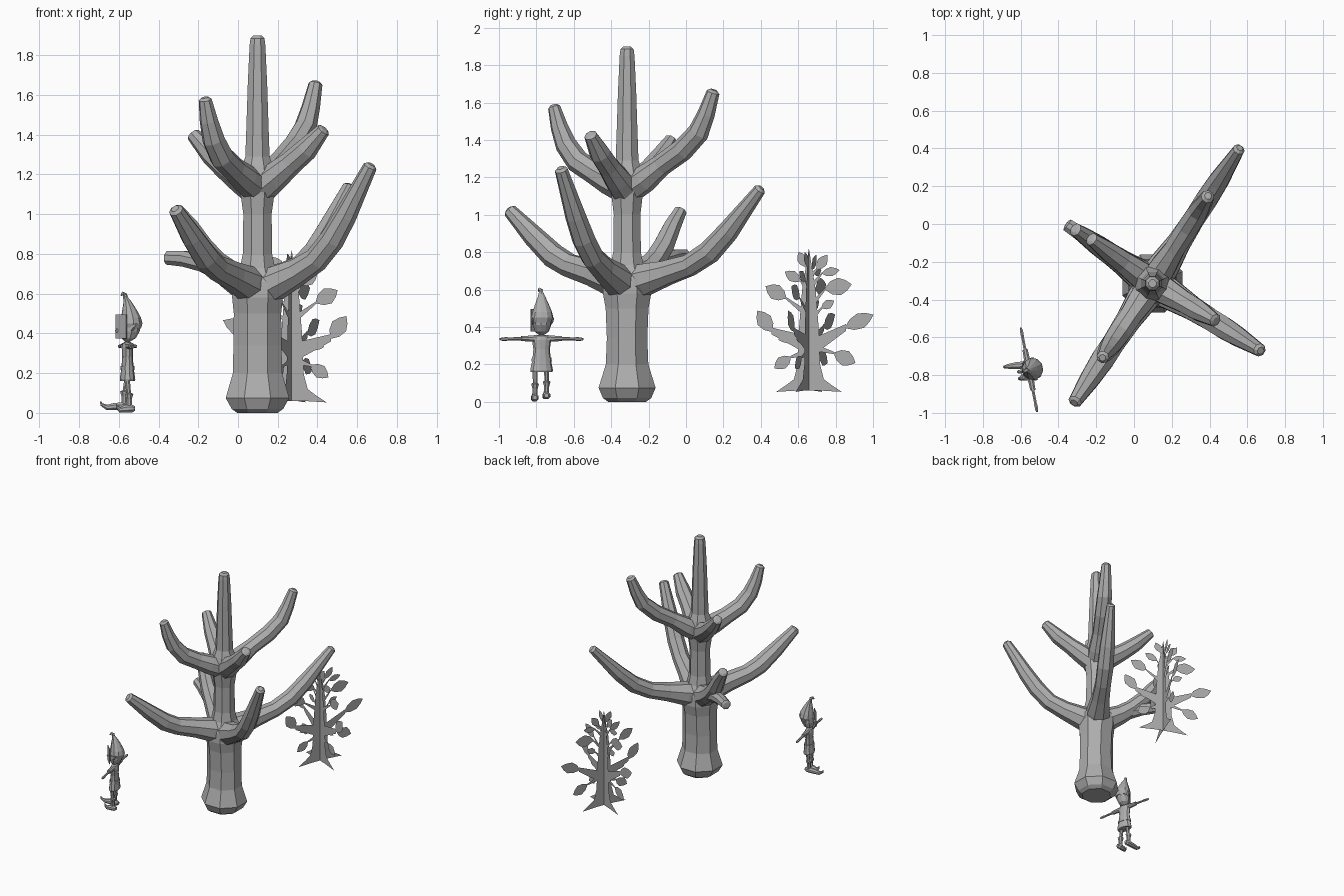
import bpy, bmesh, math
from mathutils import Vector, Matrix

grey = bpy.data.materials.new("plain grey")
grey.diffuse_color = (0.42, 0.42, 0.42, 1)


def finish(name, bm, solid=True):
    if solid:
        bmesh.ops.recalc_face_normals(bm, faces=bm.faces)
    me = bpy.data.meshes.new(name)
    bm.to_mesh(me)
    bm.free()
    me.materials.append(grey)
    ob = bpy.data.objects.new(name, me)
    bpy.context.collection.objects.link(ob)
    return ob


def skin(bm, rings):
    """Bridge rings of points and cap both ends."""
    vs = [[bm.verts.new(p) for p in r] for r in rings]
    n = len(vs[0])
    for a, b in zip(vs, vs[1:]):
        for i in range(n):
            j = (i + 1) % n
            bm.faces.new((a[i], a[j], b[j], b[i]))
    bm.faces.new(vs[0][::-1])
    bm.faces.new(vs[-1])


def lathe(name, center, profile, n=8, yaw=0.0):
    """Upright part; profile rows are (z, rx, ry, x shift)."""
    bm = bmesh.new()
    rot = Matrix.Rotation(yaw, 3, 'Z')
    rings = []
    for z, rx, ry, dx in profile:
        rings.append([Vector((center[0], center[1], z)) + rot @ Vector(
            (dx + rx * math.cos(math.tau * (i + .5) / n),
             ry * math.sin(math.tau * (i + .5) / n), 0)) for i in range(n)])
    skin(bm, rings)
    return finish(name, bm)


def tube(name, pts, radii, n=8):
    """Limb swept along a path."""
    bm = bmesh.new()
    pts = [Vector(p) for p in pts]
    rings = []
    side = None
    for i, p in enumerate(pts):
        d = (pts[min(i + 1, len(pts) - 1)] - pts[max(i - 1, 0)]).normalized()
        if side is None:
            side = d.cross(Vector((0, 0, 1)) if abs(d.z) < .9 else Vector((1, 0, 0)))
        side = (side - d * side.dot(d)).normalized()
        up = d.cross(side)
        rings.append([p + radii[i] * (side * math.cos(math.tau * (k + .5) / n)
                                      + up * math.sin(math.tau * (k + .5) / n))
                      for k in range(n)])
    skin(bm, rings)
    return finish(name, bm)


# ---- big bare tree: trunk ----
TX, TY = 0.098, -0.315
prof = [(0, .11, .11), (.02, .14, .14), (.075, .173, .165), (.2, .134, .123), (.34, .131, .117),
        (.5, .129, .124), (.58, .138, .14), (.66, .135, .135), (.73, .095, .095), (.8, .08, .08),
        (1.0, .077, .077), (1.1, .092, .09), (1.17, .105, .105), (1.24, .085, .085), (1.29, .066, .066),
        (1.45, .06, .06), (1.65, .053, .053), (1.85, .043, .043), (1.885, .038, .038), (1.9, .022, .022)]
lathe("tree_trunk", (TX, TY), [(z, a, b, 0) for z, a, b in prof])


# ---- branches: tip (x, y), then rows of (fraction outward, z, radius) ----
def branch(name, tip, rows):
    t, z, r = rows[-1]
    tp, zp, _ = rows[-2]
    d = Vector((t - tp, z - zp)).normalized() * .015     # rounded end
    rows = rows + [(t + d.x, z + d.y, r * .55)]
    tube(name, [(TX + (tip[0] - TX) * t, TY + (tip[1] - TY) * t, z) for t, z, _ in rows],
         [r * 1.05 for _, _, r in rows])


branch("lower_branch_front_left", (-.312, -.94),
       [(0, .63, .09), (.14, .655, .085), (.3, .69, .07), (.5, .73, .062), (.63, .78, .064),
        (.8, .885, .055), (1, 1.02, .036)])
branch("lower_branch_back_right", (.555, .395),
       [(0, .63, .09), (.14, .655, .085), (.3, .69, .066), (.47, .73, .058), (.62, .8, .06),
        (.76, .91, .055), (1, 1.135, .031)])
branch("lower_branch_front_right", (.665, -.667),
       [(0, .62, .09), (.15, .65, .085), (.36, .71, .066), (.52, .77, .06), (.66, .87, .06),
        (.78, .99, .054), (1, 1.24, .034)])
branch("lower_branch_back_left", (-.31, -.03),
       [(0, .62, .09), (.15, .65, .085), (.36, .70, .068), (.52, .755, .06), (.68, .83, .056),
        (.85, .94, .046), (1, 1.02, .034)])
branch("broken_branch_stub", (-.36, 0),
       [(.4, .71, .045), (.6, .755, .045), (.8, .775, .04), (.985, .78, .035)])
branch("upper_branch_front_left", (-.165, -.705),
       [(0, 1.13, .075), (.25, 1.18, .07), (.45, 1.225, .06), (.68, 1.285, .06), (.84, 1.375, .055),
        (.93, 1.47, .045), (1, 1.575, .032)])
branch("upper_branch_back_right", (.39, .145),
       [(0, 1.13, .075), (.2, 1.19, .07), (.4, 1.265, .056), (.64, 1.345, .058), (.83, 1.44, .055),
        (.92, 1.54, .045), (1, 1.655, .034)])
branch("upper_branch_front_right", (.43, -.51),
       [(0, 1.12, .08), (.25, 1.185, .07), (.5, 1.255, .058), (.74, 1.325, .055), (1, 1.425, .034)])
branch("upper_branch_back_left", (-.225, -.08),
       [(0, 1.12, .08), (.25, 1.175, .07), (.5, 1.235, .058), (.72, 1.3, .052), (1, 1.4, .034)])

# ---- small tree: two crossed flat cut-outs ----
LEAVES = [  # (outward, z, angle, length, width, z on trunk)
    (-.235, .43, 125, .14, .085, .30), (-.175, .585, 150, .13, .085, .46), (-.14, .21, 215, .11, .07, .27),
    (-.085, .67, 150, .10, .06, .58), (-.035, .76, 115, .09, .055, .68), (-.12, .34, 190, .09, .05, .36),
    (.268, .43, 25, .17, .085, .28), (.155, .615, 10, .15, .095, .50), (.19, .235, -25, .13, .085, .30),
    (.115, .695, 10, .10, .05, .60), (.07, .745, 55, .10, .055, .66), (.10, .52, 30, .08, .05, .42)]
TRUNK = [(-.175, .053), (-.12, .09), (-.08, .12), (-.06, .2), (-.052, .4), (-.036, .6), (0, .82),
         (.036, .6), (.052, .4), (.06, .2), (.08, .12), (.12, .09), (.175, .053), (.06, .06), (-.06, .06)]


def cutout(name, yaw):
    d = Vector((-math.sin(yaw), math.cos(yaw), 0)) * 1.08
    bm = bmesh.new()

    def poly(pts):
        bm.faces.new([bm.verts.new(Vector((.27, .657, p[1])) + d * p[0]) for p in pts])

    poly(TRUNK)
    for s, z, ang, ln, w, tz in LEAVES:
        a = math.radians(ang)
        ax, nx = Vector((math.cos(a), math.sin(a))), Vector((-math.sin(a), math.cos(a)))
        c = Vector((s, z))
        shape = [(-.5, 0), (-.25, -.36), (.05, -.5), (.3, -.3), (.5, 0), (.3, .3), (.05, .5), (-.25, .36)]
        poly([c + ax * (u * ln) + nx * (v * w) for u, v in shape])
        # tapered twig from the trunk to the leaf foot
        foot = c - ax * ln * .45
        thick = .05 if abs(s) > .2 else .022
        tip = .018 if abs(s) > .2 else .006
        poly([(0, tz - thick), foot - Vector((0, tip)), foot + Vector((0, tip)), (0, tz + thick)])
    finish(name, bm, solid=False)


SMALL_YAW = math.radians(-22)
cutout("small_tree_plane_a", SMALL_YAW)
cutout("small_tree_plane_b", SMALL_YAW + math.pi / 2)

# ---- little figure with pointed hat, facing -x ----
G = Vector((-.556, -.772, 0))
YAW = math.radians(11)
ROT = Matrix.Rotation(YAW, 3, 'Z')


def g(x, y, z):
    return G + ROT @ Vector((x, y, z))


lathe("tunic", G, [(.16, .036, .06, 0), (.17, .038, .062, 0), (.225, .03, .05, 0), (.28, .026, .045, 0),
                   (.33, .028, .052, 0), (.352, .022, .04, 0), (.358, .012, .018, 0)], 10, YAW)
lathe("belt", G, [(.215, .035, .056, 0), (.237, .034, .053, 0)], 10, YAW)
lathe("neck", G, [(.35, .013, .013, 0), (.39, .013, .013, 0)], 8, YAW)
lathe("head", G, [(.36, .015, .018, 0), (.375, .036, .038, .005), (.41, .05, .05, .012),
                  (.45, .053, .05, .016), (.48, .04, .04, .016)], 10, YAW)
lathe("pointed_hat", G, [(.425, .048, .05, .02), (.45, .056, .06, .02), (.48, .05, .053, .018),
                         (.52, .036, .038, .01), (.56, .02, .021, 0), (.585, .011, .012, -.012)], 10, YAW)
tube("hat_tip", [g(-.008, 0, .575), g(-.013, 0, .595), g(-.025, -.006, .602), g(-.034, -.01, .59)],
     [.012, .011, .009, .004], 6)
tube("nose", [g(-.035, 0, .42), g(-.055, 0, .413), g(-.062, 0, .41)], [.011, .011, .005], 6)

# thin flap set diagonally beside the face
bm = bmesh.new()
bmesh.ops.create_cube(bm, size=1, matrix=Matrix.Translation((-.588, -.802, .435))
                      @ Matrix.Rotation(math.radians(-45), 4, 'Z') @ Matrix.Diagonal((.075, .005, .12, 1)))
finish("face_flap", bm)

for s, side in ((-1, "left"), (1, "right")):
    tube("sleeve_" + side, [g(0, s * .03, .338), g(0, s * .075, .338), g(0, s * .11, .338)],
         [.02, .016, .015], 8)
    tube("arm_" + side, [g(0, s * .1, .338), g(0, s * .18, .336), g(0, s * .19, .336),
                         g(0, s * .215, .335), g(0, s * .228, .335)], [.009, .008, .010, .009, .005], 6)
    tube("ear_" + side, [g(.01, s * .04, .42), g(.022, s * .052, .435), g(.035, s * .06, .45)],
         [.014, .011, .002], 5)

# legs and curled boots, one stepping forward
for name, x, y, z, ln in (("back", -.548, -.807, 0, .06), ("front", -.572, -.745, .012, .115)):
    tube(name + "_leg", [(-.558, y, .17), (x, y, .08 + z)], [.015, .012], 8)
    lathe(name + "_boot_cuff", (x, y), [(.02 + z, .017, .014, 0), (.07 + z, .015, .015, 0),
                                      (.095 + z, .023, .022, 0), (.1 + z, .015, .015, 0)], 8)
    tube(name + "_boot", [(x + .03, y, .022 + z), (x + .015, y, .022 + z), (x - ln * .4, y - .004, .02 + z),
                         (x - ln * .75, y - .008, .016 + z), (x - ln, y - .012, .03 + z),
                         (x - ln - .004, y - .012, .045 + z)], [.012, .021, .02, .015, .008, .003], 8)
